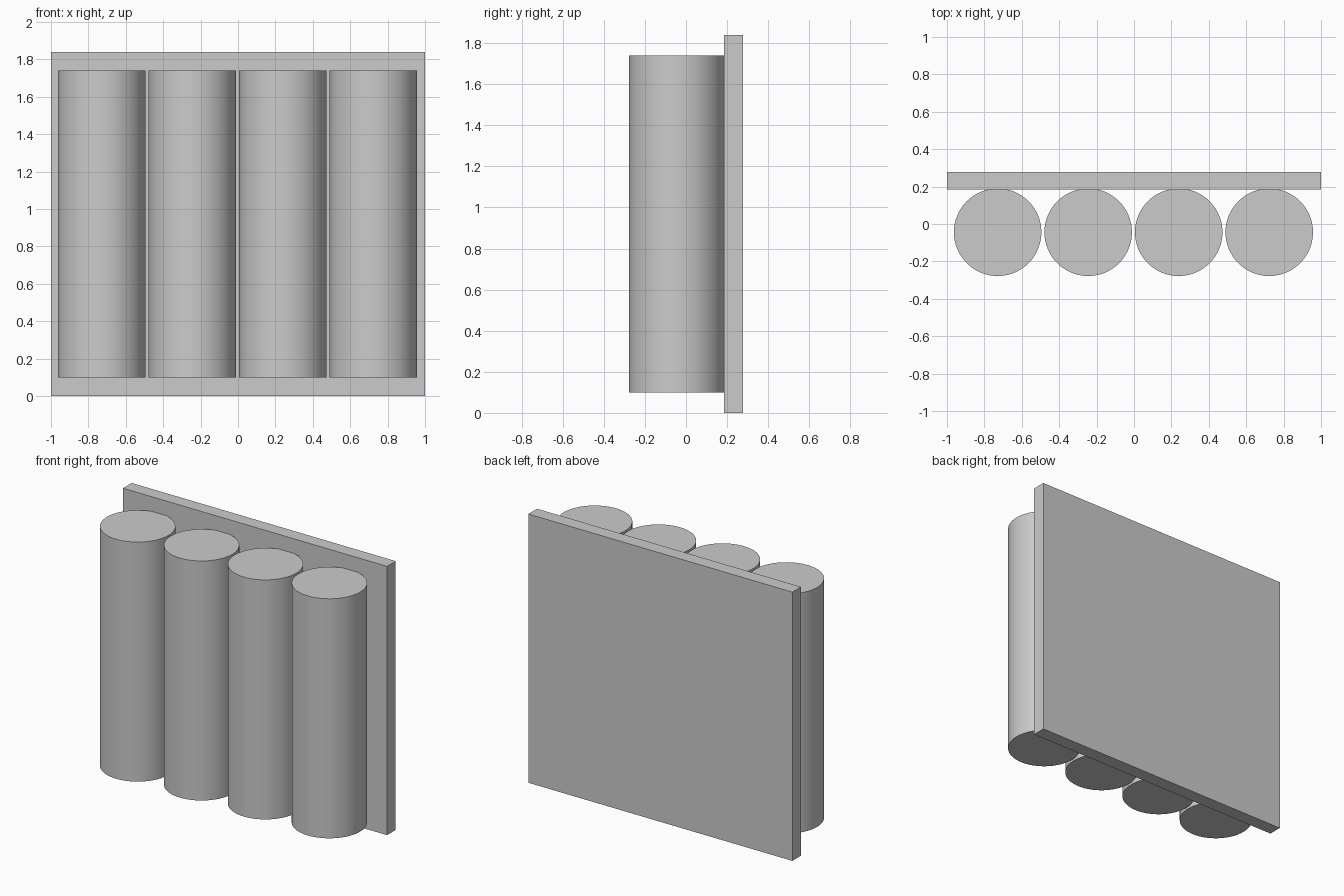
import bpy

if "Cube" in bpy.data.objects:
    bpy.data.objects.remove(bpy.data.objects["Cube"])

# Flat back panel
bpy.ops.mesh.primitive_cube_add(size=1, location=(0, 0.231, 0.92))
panel = bpy.context.object
panel.name = "back_panel"
panel.scale = (2.0, 0.094, 1.84)
bpy.ops.object.transform_apply(location=False, rotation=False, scale=True)

# Row of four upright cylinders, set slightly into the panel
RADIUS, HEIGHT, SPACING = 0.234, 1.64, 0.484
for i in range(4):
    x = -0.003 + (i - 1.5) * SPACING
    bpy.ops.mesh.primitive_cylinder_add(
        vertices=64, radius=RADIUS, depth=HEIGHT,
        location=(x, -0.044, 0.10 + HEIGHT / 2))
    bpy.context.object.name = f"cylinder_{i + 1}"
    bpy.ops.object.shade_smooth_by_angle()
